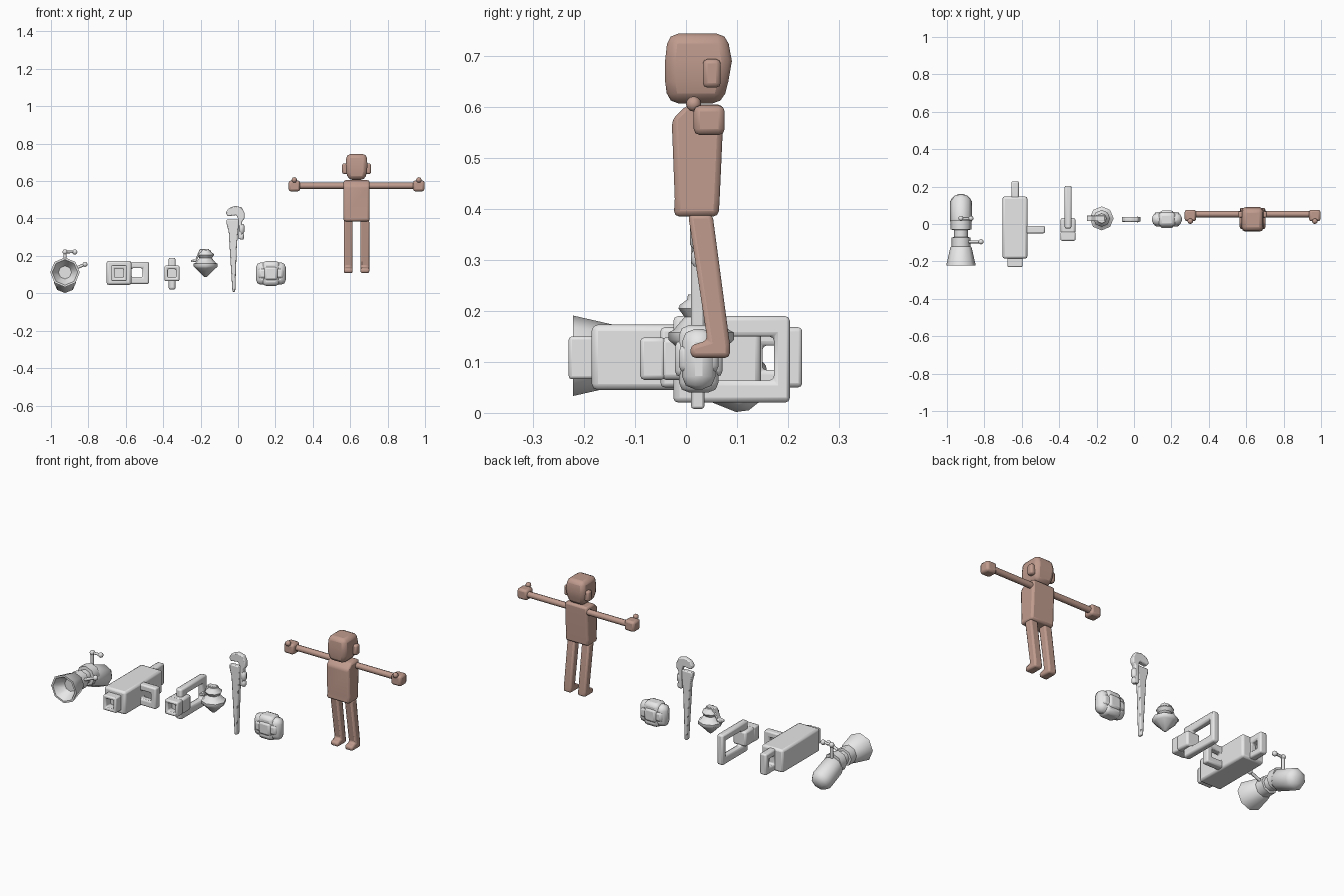
import bpy, bmesh, math
from mathutils import Vector

if "Cube" in bpy.data.objects:
    bpy.data.objects.remove(bpy.data.objects["Cube"])


def material(name, rgb):
    m = bpy.data.materials.new(name)
    m.use_nodes = True
    m.diffuse_color = (*rgb, 1)
    m.node_tree.nodes["Principled BSDF"].inputs["Base Color"].default_value = (*rgb, 1)
    return m


SKIN = material("clay_brown", (0.53, 0.33, 0.27))
GREY = material("light_grey", (0.8, 0.8, 0.8))


def finish(name, bm, mat, bevel=0.0, segments=2):
    bmesh.ops.recalc_face_normals(bm, faces=bm.faces)
    mesh = bpy.data.meshes.new(name)
    bm.to_mesh(mesh)
    bm.free()
    ob = bpy.data.objects.new(name, mesh)
    bpy.context.collection.objects.link(ob)
    mesh.materials.append(mat)
    bpy.ops.object.select_all(action='DESELECT')
    ob.select_set(True)
    bpy.context.view_layer.objects.active = ob
    bpy.ops.object.shade_smooth_by_angle(angle=math.radians(50))
    if bevel:
        mod = ob.modifiers.new("soft_edges", 'BEVEL')
        mod.width, mod.segments = bevel, segments
        mod.limit_method = 'ANGLE'
    return ob


def place(point, axis, depth):
    co = list(point)
    co.insert(axis, depth)
    return co


def skin_rings(bm, rings, close=False):
    n = len(rings[0])
    pairs = list(zip(rings, rings[1:])) + ([(rings[-1], rings[0])] if close else [])
    for a, b in pairs:
        for i in range(n):
            j = (i + 1) % n
            bm.faces.new((a[i], a[j], b[j], b[i]))
    if not close:
        bm.faces.new(rings[0])
        bm.faces.new(rings[-1])


def prism(name, points, axis, lo, hi, mat=GREY, bevel=0.01):
    bm = bmesh.new()
    skin_rings(bm, [[bm.verts.new(place(p, axis, d)) for p in points] for d in (lo, hi)])
    return finish(name, bm, mat, bevel)


def rect(a0, a1, b0, b1):
    return [(a0, b0), (a1, b0), (a1, b1), (a0, b1)]


def box(name, x0, x1, y0, y1, z0, z1, mat=GREY, bevel=0.01):
    return prism(name, rect(x0, x1, y0, y1), 2, z0, z1, mat, bevel)


def frame(name, axis, lo, hi, outer, inner, bevel=0.008):
    """Closed rectangular ring, used for handles and square nozzles."""
    bm = bmesh.new()
    rings = [[bm.verts.new(place(p, axis, d)) for p in rect(*r)]
             for r, d in ((outer, lo), (outer, hi), (inner, hi), (inner, lo))]
    skin_rings(bm, rings, close=True)
    return finish(name, bm, GREY, bevel)


def lathe(name, origin, direction, profile, sides=8, mat=GREY):
    """Turned part: profile holds (distance, radius) along the direction."""
    turn = Vector(direction).to_track_quat('Z', 'Y')
    bm = bmesh.new()
    rings = []
    for t, r in profile:
        angles = [math.tau * i / sides for i in range(sides)]
        rings.append([bm.verts.new(Vector(origin) + turn @ Vector(
            (r * math.cos(a), r * math.sin(a), t))) for a in angles])
    skin_rings(bm, rings)
    return finish(name, bm, mat)


def rod(name, a, b, r, mat=GREY):
    d = Vector(b) - Vector(a)
    return lathe(name, a, d, [(0, r), (d.length, r)], 8, mat)


def ball(name, centre, r, mat=GREY):
    bm = bmesh.new()
    bmesh.ops.create_uvsphere(bm, u_segments=10, v_segments=6, radius=r)
    bmesh.ops.translate(bm, verts=bm.verts, vec=centre)
    return finish(name, bm, mat)


def loft(name, sections, mat, bevel):
    """Stack of rectangles (z, half width, y front, y back) about the figure's middle."""
    bm = bmesh.new()
    skin_rings(bm, [[bm.verts.new((PX + x, y, z)) for x, y in rect(-w, w, f, b)]
                    for z, w, f, b in sections])
    return finish(name, bm, mat, bevel)


# Figure with arms held out
PX = 0.634
loft("head", [(0.607, 0.044, -0.035, 0.072), (0.65, 0.056, -0.041, 0.083),
              (0.69, 0.058, -0.041, 0.09), (0.744, 0.053, -0.035, 0.08)], SKIN, 0.02)
loft("torso", [(0.385, 0.07, -0.024, 0.064), (0.42, 0.07, -0.022, 0.066),
               (0.575, 0.069, -0.028, 0.073), (0.605, 0.069, 0.003, 0.073)], SKIN, 0.011)
for s, side in ((-1, "right"), (1, "left")):
    def span(a, b):
        return sorted((PX + s * a, PX + s * b))
    box(side + "_ear", *span(0.045, 0.077), 0.033, 0.068, 0.638, 0.694, SKIN, 0.009)
    rod(side + "_arm", (PX + s * 0.06, 0.053, 0.575), (PX + s * 0.31, 0.053, 0.575), 0.017, SKIN)
    box(side + "_hand", *span(0.302, 0.363), 0.015, 0.076, 0.545, 0.603, SKIN, 0.012)
    ball(side + "_thumb", (PX + s * 0.333, 0.015, 0.606), 0.015, SKIN)
    prism(side + "_leg", [(0.004, 0.39), (0.052, 0.39), (0.086, 0.135), (0.086, 0.108),
                          (0.01, 0.108), (0.008, 0.132), (0.042, 0.142)],
          0, *span(0.021, 0.068), SKIN, 0.009)

# Cranked torch: flared head, neck, drooping grip and two cranks
TX = -0.925
lathe("torch_head", (TX, 0, 0.112), (0, -1, 0),
      [(-0.02, 0.055), (0.03, 0.055), (0.032, 0.038), (0.07, 0.038), (0.072, 0.05),
       (0.12, 0.05), (0.125, 0.057), (0.222, 0.079), (0.222, 0.068), (0.165, 0.035)])
lathe("torch_grip", (TX, 0, 0.103), (0, 0.93, -0.36),
      [(0, 0.05), (0.015, 0.058), (0.128, 0.059), (0.15, 0.047), (0.163, 0.025)])
rod("top_crank_post", (TX, 0.03, 0.14), (TX, 0.03, 0.22), 0.009)
rod("top_crank_bar", (TX, 0.03, 0.22), (-0.875, 0.03, 0.222), 0.007)
for x in (TX, -0.872):
    ball("top_crank_knob", (x, 0.03, 0.221), 0.014)
rod("side_crank_bar", (-0.89, -0.095, 0.125), (-0.82, -0.095, 0.154), 0.008)
ball("side_crank_knob", (-0.818, -0.095, 0.155), 0.014)

# Large box launcher
box("launcher_body", -0.703, -0.57, -0.185, 0.147, 0.045, 0.173, GREY, 0.012)
frame("launcher_nozzle", 1, -0.23, -0.17, (-0.677, -0.596, 0.066, 0.15),
      (-0.66, -0.613, 0.084, 0.133), 0.006)
frame("launcher_rear_handle", 0, -0.656, -0.616, (0.12, 0.228, 0.05, 0.168),
      (0.15, 0.196, 0.084, 0.132))
frame("launcher_side_handle", 1, -0.05, -0.01, (-0.6, -0.476, 0.05, 0.168),
      (-0.57, -0.51, 0.087, 0.134))

# Small loop-handled blaster
frame("blaster_loop", 0, -0.371, -0.334, (-0.025, 0.204, 0.02, 0.19),
      (0.03, 0.173, 0.064, 0.15), 0.01)
box("blaster_block", -0.393, -0.313, -0.05, 0.032, 0.065, 0.148, GREY, 0.01)
frame("blaster_nozzle", 1, -0.09, -0.04, (-0.393, -0.313, 0.065, 0.148),
      (-0.375, -0.331, 0.084, 0.13), 0.008)

# Grenade with pointed base and lever
lathe("grenade_body", (-0.173, 0.03, 0), (0, 0, 1),
      [(0.088, 0.008), (0.135, 0.055), (0.143, 0.064), (0.158, 0.064), (0.163, 0.054),
       (0.188, 0.033), (0.205, 0.045), (0.212, 0.042), (0.222, 0.028), (0.232, 0.026)])
prism("grenade_lever", [(-0.252, 0.166), (-0.224, 0.168), (-0.203, 0.212), (-0.155, 0.216),
                        (-0.155, 0.238), (-0.205, 0.236), (-0.228, 0.182), (-0.252, 0.178)],
      1, 0.015, 0.045, GREY, 0.003)

# Pipe wrench
prism("wrench_handle", [(-0.061, 0.395), (0.003, 0.395), (0.003, 0.36), (-0.006, 0.26),
                        (-0.015, 0.008), (-0.03, 0.008), (-0.05, 0.33), (-0.061, 0.37)],
      1, 0.01, 0.036, GREY, 0.005)
prism("wrench_hook", [(-0.066, 0.43), (-0.05, 0.455), (-0.015, 0.468), (0.02, 0.459),
                      (0.035, 0.43), (0.035, 0.4), (0.022, 0.385), (0.022, 0.29),
                      (0.0, 0.29), (0.0, 0.4), (-0.01, 0.418), (-0.055, 0.412)],
      1, 0.012, 0.038, GREY, 0.005)
lathe("wrench_adjuster", (0.019, 0.024, 0), (0, 0, 1),
      [(0.287, 0.008), (0.295, 0.014), (0.312, 0.014), (0.32, 0.009),
       (0.33, 0.016), (0.362, 0.016), (0.37, 0.009)])

# Padded pack: wide core with crossing bands and a centre pad
box("pack_core", 0.096, 0.256, -0.008, 0.058, 0.046, 0.165, GREY, 0.026)
box("pack_upright_band", 0.13, 0.222, -0.014, 0.064, 0.04, 0.172, GREY, 0.02)
box("pack_cross_band", 0.108, 0.244, -0.014, 0.064, 0.078, 0.134, GREY, 0.014)
box("pack_centre_pad", 0.14, 0.212, -0.022, 0.072, 0.07, 0.142, GREY, 0.013)
